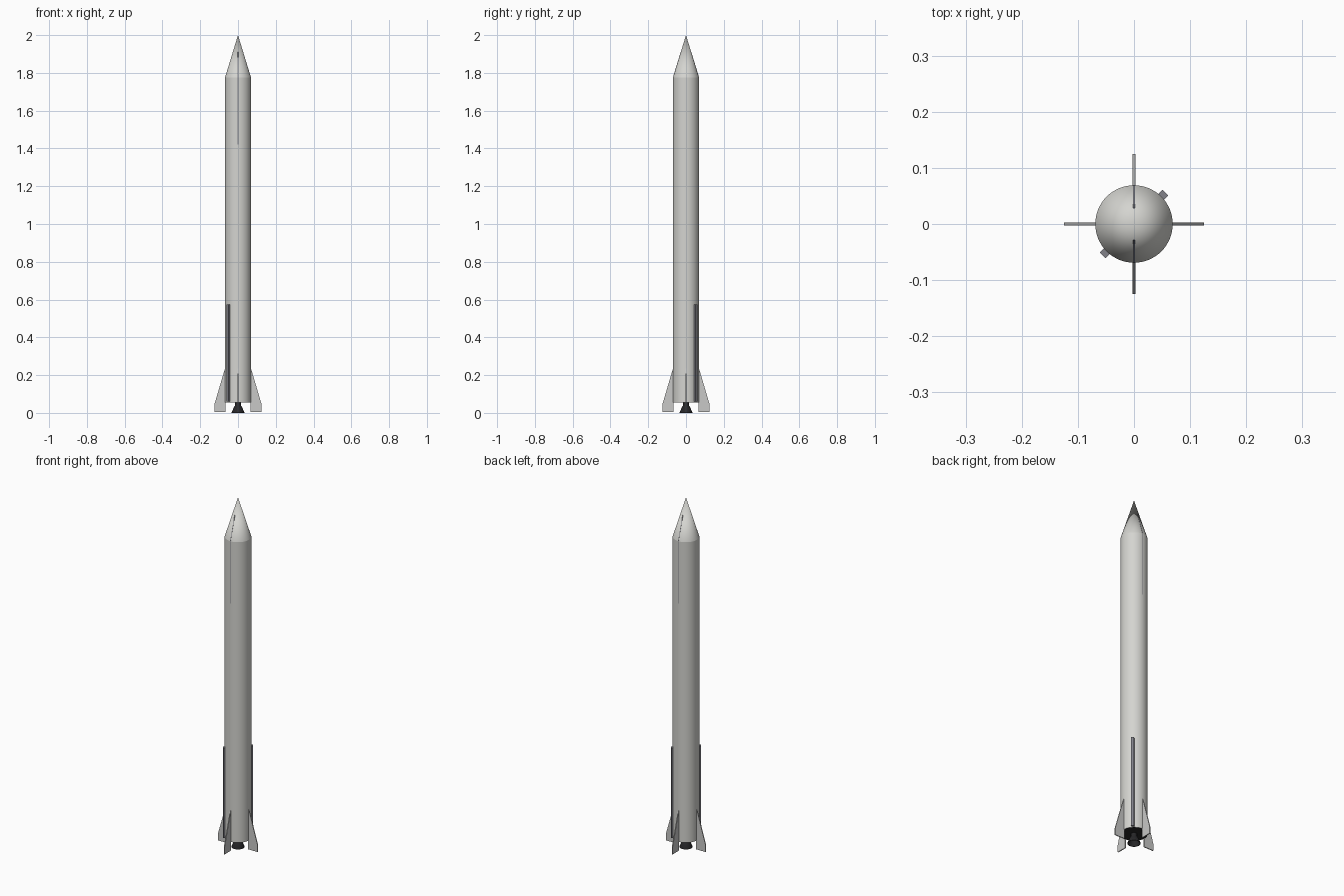
import bpy, bmesh, math
from mathutils import Matrix

if "Cube" in bpy.data.objects:
    bpy.data.objects.remove(bpy.data.objects["Cube"])


def mat(name, c):
    m = bpy.data.materials.new(name)
    m.diffuse_color = (*c, 1)
    m.use_nodes = True
    m.node_tree.nodes["Principled BSDF"].inputs["Base Color"].default_value = m.diffuse_color
    return m


LIGHT = mat("light_grey", (0.66, 0.66, 0.63))
FIN = mat("fin_grey", (0.58, 0.58, 0.57))
RAIL = mat("slate_grey", (0.22, 0.22, 0.25))
BLACK = mat("black", (0.02, 0.02, 0.022))
R, BASE, SHOULDER = 0.069, 0.055, 1.775


def finish(name, bm, m, smooth=False):
    bmesh.ops.recalc_face_normals(bm, faces=bm.faces)
    me = bpy.data.meshes.new(name)
    bm.to_mesh(me)
    bm.free()
    ob = bpy.data.objects.new(name, me)
    bpy.context.collection.objects.link(ob)
    me.materials.append(m)
    if smooth:
        bpy.ops.object.select_all(action='DESELECT')
        ob.select_set(True)
        bpy.context.view_layer.objects.active = ob
        bpy.ops.object.shade_smooth_by_angle(angle=math.radians(35))
    return ob


def lathe(name, prof, m, n=64):
    bm = bmesh.new()
    vs = [bm.verts.new((r, 0, z)) for r, z in prof]
    es = [bm.edges.new(p) for p in zip(vs, vs[1:])]
    bmesh.ops.spin(bm, geom=vs + es, cent=(0, 0, 0), axis=(0, 0, 1),
                   angle=math.tau, steps=n)
    bmesh.ops.remove_doubles(bm, verts=bm.verts, dist=1e-5)
    return finish(name, bm, m, True)


def plate(name, prof, thick, angle, m):
    """Radial plate: (radius, z) outline given a thickness and turned about z."""
    bm = bmesh.new()
    f = bm.faces.new([bm.verts.new((r, -thick / 2, z)) for r, z in prof])
    g = bmesh.ops.extrude_face_region(bm, geom=[f])["geom"]
    bmesh.ops.translate(bm, vec=(0, thick, 0),
                        verts=[v for v in g if isinstance(v, bmesh.types.BMVert)])
    bm.transform(Matrix.Rotation(math.radians(angle), 4, 'Z'))
    return finish(name, bm, m)


# Body tube, black on its underside
body = lathe("body_tube", [(0, BASE), (R, BASE), (R, SHOULDER)], LIGHT)
body.data.materials.append(BLACK)
for p in body.data.polygons:
    p.material_index = int(abs(p.normal.z) > 0.5)

# Nose cone
lathe("nose_cone", [(R, SHOULDER), (0, 2.0)], LIGHT)

# Engine nozzle, hollow bell
lathe("nozzle", [(0.015, BASE + 0.005), (0.015, 0.04), (0.022, 0.03), (0.034, 0.002),
                 (0.034, 0), (0.031, 0), (0.018, 0.03), (0, 0.036)], BLACK, 48)

# Four tail fins
for i in range(4):
    plate(f"fin_{i + 1}", [(0.066, 0.245), (0.125, 0.045), (0.125, 0.004), (0.066, 0.004)],
          0.005, 90 * i, FIN)

# Two cable ducts on opposite sides
for i, a in enumerate((45, 225)):
    plate(f"side_duct_{i + 1}", [(0.06, 0.06), (0.079, 0.06), (0.079, 0.575), (0.06, 0.575)],
          0.015, a, RAIL)

# Thin seam strips on front and back, running from body onto nose
for i, a in enumerate((90, 270)):
    e = 0.0007
    plate(f"seam_strip_{i + 1}", [(0.06, 1.42), (R + e, 1.42), (R + e, SHOULDER),
                                  (0.0276 + e, 1.91), (0.02, 1.91), (0.06, SHOULDER)],
          0.003, a, RAIL)
